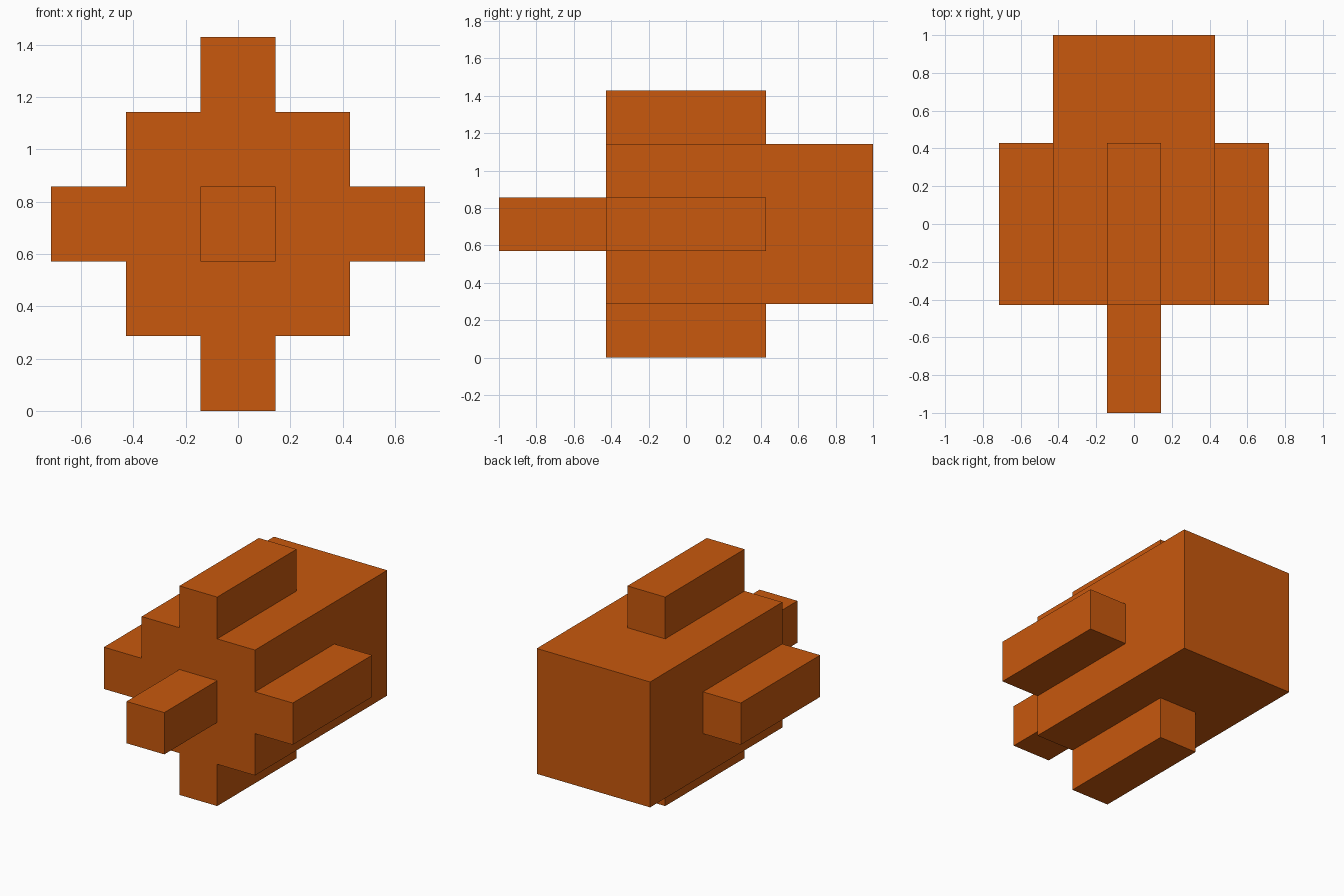
import bpy, bmesh
from mathutils import Vector

if "Cube" in bpy.data.objects:
    bpy.data.objects.remove(bpy.data.objects["Cube"])

U = 1 / 7            # grid unit
CENTRE_Z = 5 * U

orange = bpy.data.materials.new("orange")
orange.diffuse_color = (0.578, 0.098, 0.004, 1)
orange.use_nodes = True
orange.node_tree.nodes["Principled BSDF"].inputs["Base Color"].default_value = orange.diffuse_color

bm = bmesh.new()

# main block: 6 x 10 x 6 units, flush with the front of the fins
bmesh.ops.create_cube(bm, size=1)
for v in bm.verts:
    v.co = Vector((v.co.x * 6, v.co.y * 10 + 2, v.co.z * 6))

# cut lines that outline the fin and nose bases
cuts = [((s, 0, 0), (1, 0, 0)) for s in (-1, 1)]
cuts += [((0, 0, s), (0, 0, 1)) for s in (-1, 1)]
cuts += [((0, 3, 0), (0, 1, 0))]
for co, no in cuts:
    bmesh.ops.bisect_plane(bm, geom=bm.verts[:] + bm.edges[:] + bm.faces[:],
                           dist=1e-5, plane_co=co, plane_no=no)


def pull_panel(centre, direction, length):
    """Extrude the panel at the given centre straight out."""
    panel = min(bm.faces, key=lambda f: (f.calc_center_median() - Vector(centre)).length)
    top = bmesh.ops.extrude_discrete_faces(bm, faces=[panel])["faces"][0]
    bmesh.ops.translate(bm, verts=top.verts[:], vec=Vector(direction) * length)


# four side fins, then the front nose
for d in ((1, 0, 0), (-1, 0, 0), (0, 0, 1), (0, 0, -1)):
    pull_panel(Vector(d) * 3, d, 2)
pull_panel((0, -3, 0), (0, -1, 0), 4)

# final size and placement on the ground
for v in bm.verts:
    v.co = v.co * U + Vector((0, 0, CENTRE_Z))
bmesh.ops.recalc_face_normals(bm, faces=bm.faces[:])

mesh = bpy.data.meshes.new("finned_block")
bm.to_mesh(mesh)
bm.free()
mesh.materials.append(orange)
bpy.context.collection.objects.link(bpy.data.objects.new("finned_block", mesh))
